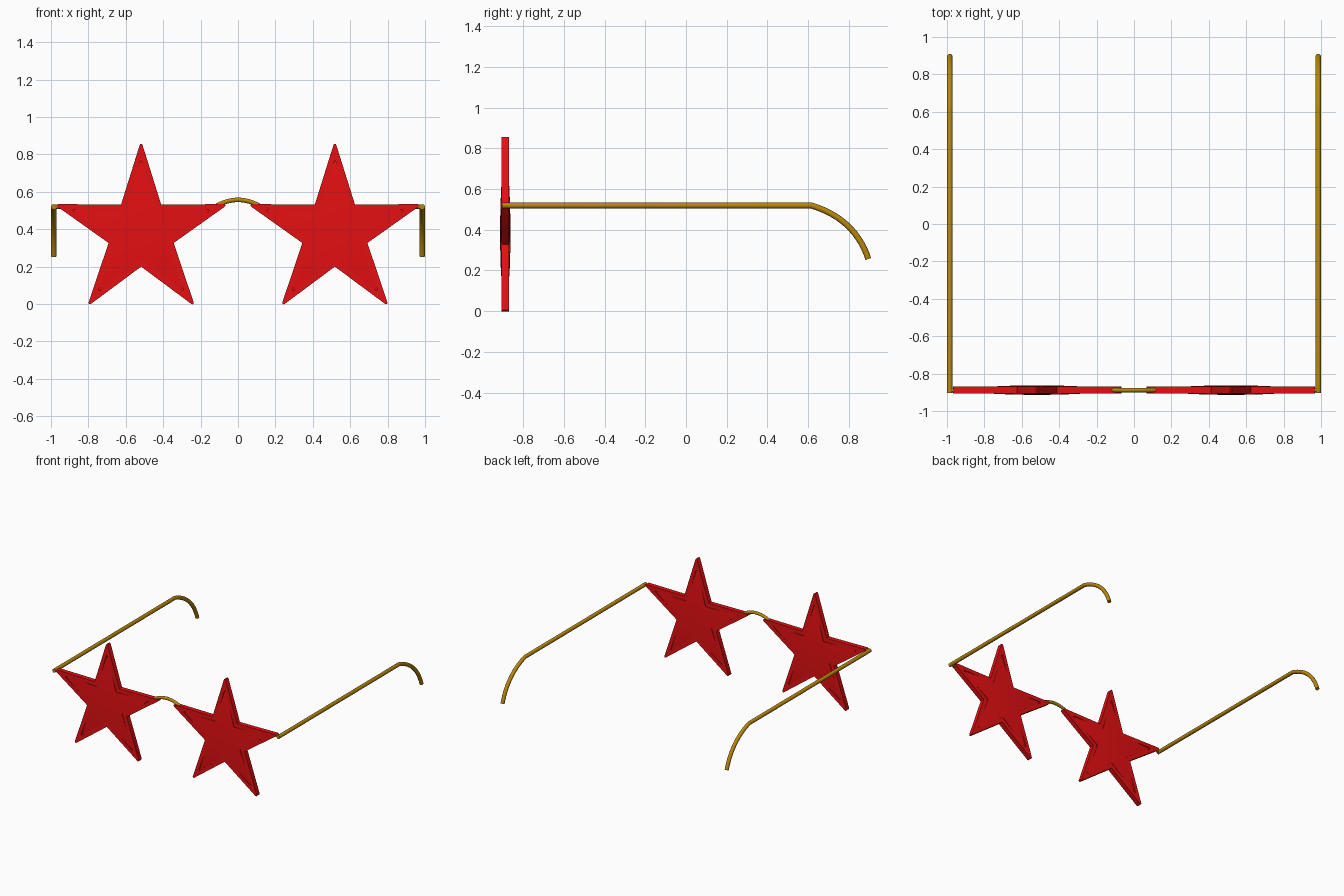
import bpy, bmesh
from math import sin, cos, pi, radians
from mathutils import Vector

if "Cube" in bpy.data.objects:
    bpy.data.objects.remove(bpy.data.objects["Cube"])

CX, CY, CZ = 0.518, -0.888, 0.383   # centre of the right-hand star


def material(name, color):
    m = bpy.data.materials.new(name)
    m.diffuse_color = color
    m.use_nodes = True
    m.node_tree.nodes["Principled BSDF"].inputs["Base Color"].default_value = m.diffuse_color
    return m


RED = material("red_plastic", (0.78, 0.005, 0.006, 1))
GOLD = material("gold_metal", (0.48, 0.24, 0.004, 1))


def star(tip, notch, r, cuts=1):
    """Five-pointed outline; tip reaches radius `tip`, rounded with radius r."""
    pts = []
    for k in range(5):
        a = pi / 2 + k * 2 * pi / 5
        c = Vector((cos(a), sin(a))) * (tip - r)
        for j in range(5):
            b = a + radians(-72 + 36 * j)
            pts.append(c + Vector((cos(b), sin(b))) * r)
        pts.append(Vector((cos(a + pi / 5), sin(a + pi / 5))) * notch)
    out = []
    for i, p in enumerate(pts):
        q = pts[(i + 1) % len(pts)]
        n = cuts if (q - p).length > 0.05 else 1
        out += [p.lerp(q, t / n) for t in range(n)]
    return out


def finish(obj, mat, mirror=True, angle=30):
    obj.data.materials.append(mat)
    bpy.ops.object.select_all(action='DESELECT')
    obj.select_set(True)
    bpy.context.view_layer.objects.active = obj
    if obj.type == 'CURVE':
        bpy.ops.object.convert(target='MESH')
        obj = bpy.context.object
    bpy.ops.object.shade_smooth_by_angle(angle=radians(angle))
    if mirror:
        obj.modifiers.new("mirror", 'MIRROR').use_mirror_merge = False


def mesh_object(name, bm, mat):
    bmesh.ops.recalc_face_normals(bm, faces=bm.faces)
    me = bpy.data.meshes.new(name)
    bm.to_mesh(me)
    bm.free()
    obj = bpy.data.objects.new(name, me)
    bpy.context.collection.objects.link(obj)
    finish(obj, mat)


def ring(bm, pts, depth):
    return [bm.verts.new((CX + p.x, CY + depth(p), CZ + p.y)) for p in pts]


def bridge(bm, a, b):
    n = len(a)
    for i in range(n):
        j = (i + 1) % n
        bm.faces.new((a[i], a[j], b[j], b[i]))


def tube(name, pts, radius, mirror=True):
    cu = bpy.data.curves.new(name, 'CURVE')
    cu.dimensions = '3D'
    cu.bevel_depth = radius
    cu.bevel_resolution = 4
    cu.use_fill_caps = True
    sp = cu.splines.new('POLY')
    sp.points.add(len(pts) - 1)
    for sp_pt, p in zip(sp.points, pts):
        sp_pt.co = (*p, 1)
    obj = bpy.data.objects.new(name, cu)
    bpy.context.collection.objects.link(obj)
    finish(obj, GOLD, mirror, 40)


# Star rims: closed band between outer and inner outline
outer, inner = star(0.473, 0.183, 0.008), star(0.382, 0.143, 0.004)
T = 0.0185
bm = bmesh.new()
loops = [ring(bm, o, lambda p, y=y: y)
         for o, y in ((outer, -T), (outer, T), (inner, T), (inner, -T))]
for i in range(4):
    bridge(bm, loops[i], loops[(i + 1) % 4])
mesh_object("star_rim", bm, RED)

# Star lenses: domed on both sides, thinning toward the points
edge = star(0.382, 0.143, 0.004, cuts=6)
bm = bmesh.new()
rims = []
for s in (-1, 1):
    dome = lambda p: s * (0.0255 - 0.11 * p.length_squared)
    prev = None
    for k in range(1, 9):
        cur = ring(bm, [p * k / 8 for p in edge], dome)
        if prev:
            bridge(bm, prev, cur)
        else:
            mid = bm.verts.new((CX, CY + s * 0.0255, CZ))
            for i in range(len(cur)):
                bm.faces.new((mid, cur[i], cur[(i + 1) % len(cur)]))
        prev = cur
    rims.append(prev)
bridge(bm, *rims)
mesh_object("star_lens", bm, RED)

# Temple arms with hooked ear ends
X, Z = 0.985, 0.519
p0, p1, p2 = Vector((0.615, Z)), Vector((0.83, 0.455)), Vector((0.896, 0.256))
hook = [p0 * (1 - t) ** 2 + p1 * 2 * t * (1 - t) + p2 * t * t
        for t in (i / 14 for i in range(15))]
tube("temple_arm", [(X, -0.903, Z)] + [(X, h.x, h.y) for h in hook], 0.0148)

# Short hinge pins joining the arms to the star tips
tube("hinge_pin", [(0.94, CY, Z + 0.002), (X, CY, Z + 0.002)], 0.012)

# Arched nose bridge
arch = [(0.112 * u, CY, 0.557 - 0.03 * u * u) for u in (i / 8 - 1 for i in range(17))]
tube("nose_bridge", arch, 0.012, mirror=False)
